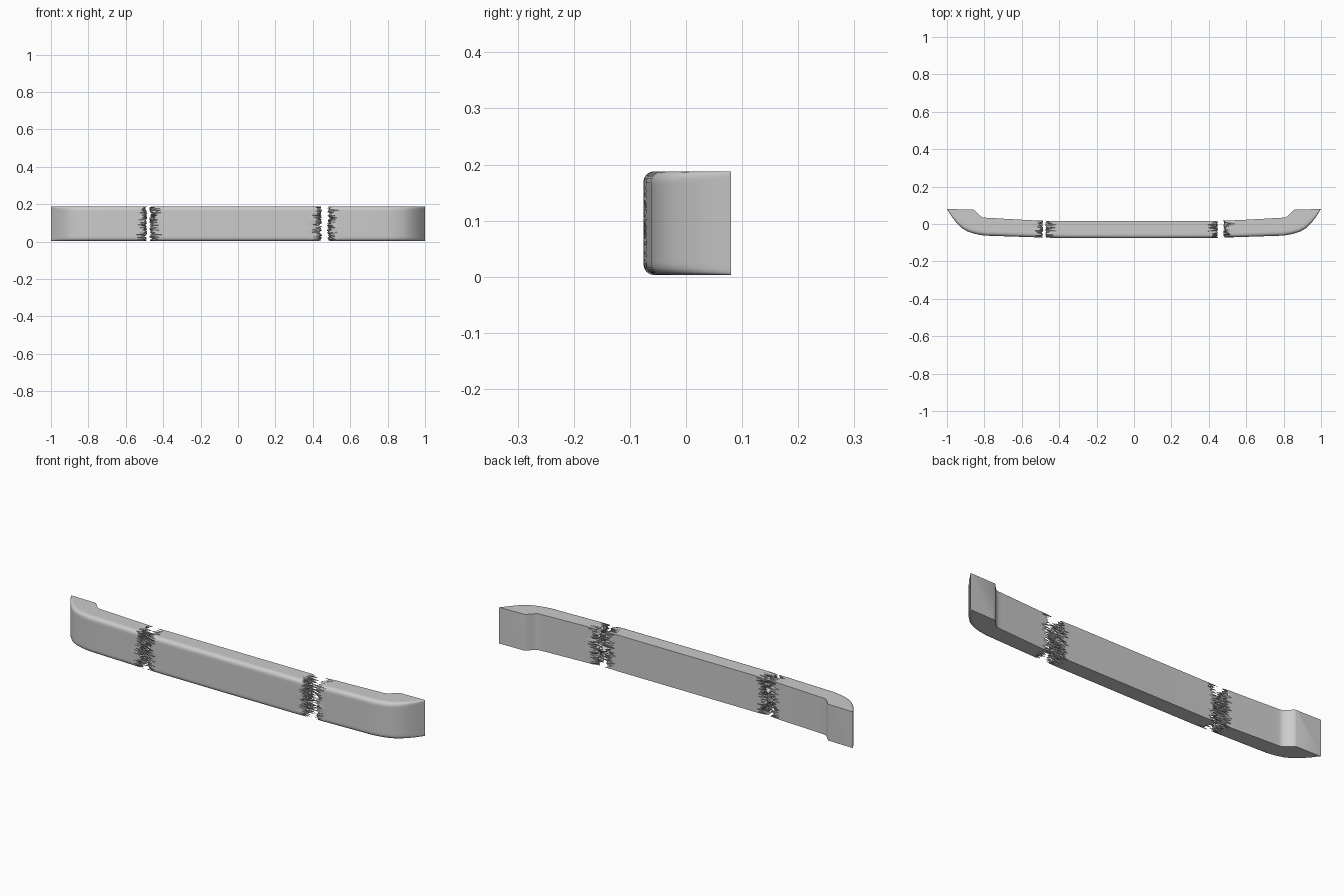
import bpy, bmesh, random

if "Cube" in bpy.data.objects:
    bpy.data.objects.remove(bpy.data.objects["Cube"])

random.seed(7)
Z0, Z1, R = 0.003, 0.188, 0.02
# grid lines of the cross-section: depth (0 front, 1 back) and height
TS = [0, .03, .07, .13, .2, .3, .4, .5, .6, .7, .8, .9, 1]
ZS = [0, .015, .04, .07, .11] + [.11 + .78 * k / 22 for k in range(1, 22)] + [.89, .93, .96, .985, 1]
NT, NZ = len(TS), len(ZS)
RING = ([(0, j) for j in range(NZ)] + [(i, NZ - 1) for i in range(1, NT)]
        + [(NT - 1, j) for j in range(NZ - 2, -1, -1)] + [(i, 0) for i in range(NT - 2, 0, -1)])


def lerp(table, x):
    x = abs(x)
    for (a, p), (b, q) in zip(table, table[1:]):
        if x <= b:
            return p + (q - p) * (x - a) / (b - a)
    return table[-1][1]


FRONT = [(0, -.076), (.4, -.075), (.5, -.072), (.8, -.062)]
BACK = [(0, .015), (.4, .015), (.55, .02), (.8, .034)]


def point(f, b, i, j, r=R):
    """Point of a section between front f and back b, front corners rounded."""
    depth = ((b[0] - f[0]) ** 2 + (b[1] - f[1]) ** 2) ** .5
    d, z = TS[i] * depth, Z0 + ZS[j] * (Z1 - Z0)
    zc = min(max(z, Z0 + r), Z1 - r)
    if d < r and zc != z:
        u, v = d - r, z - zc
        # square-to-round mapping of the corner
        k = max(abs(u), abs(v)) / max((u * u + v * v) ** .5, 1e-6)
        d, z = r + u * k, zc + v * k
    t = d / depth
    return (f[0] + (b[0] - f[0]) * t, f[1] + (b[1] - f[1]) * t, z)


def plain_ring(bm, f, b, r=R):
    return [bm.verts.new(point(f, b, i, j, r)) for i, j in RING]


def straight(x):
    return (x, lerp(FRONT, x)), (x, lerp(BACK, x))


def grid_faces(bm, g):
    for i in range(NT - 1):
        for j in range(NZ - 1):
            bm.faces.new((g[i, j], g[i + 1, j], g[i + 1, j + 1], g[i, j + 1]))


def torn_end(bm, valley, tip):
    """Splintered end: zigzag rim plus a crumpled cap."""
    g = {}
    for i in range(NT):
        for j in range(NZ):
            s = random.uniform(.55, 1) if (i + j) % 2 else random.uniform(0, .45)
            g[i, j] = bm.verts.new(point(*straight(valley + (tip - valley) * s), i, j))
    grid_faces(bm, g)
    return [g[k] for k in RING]


def bridge(bm, rings):
    n = len(RING)
    for a, b in zip(rings, rings[1:]):
        for k in range(n):
            bm.faces.new((a[k], a[(k + 1) % n], b[(k + 1) % n], b[k]))


def finish(bm, name):
    bmesh.ops.recalc_face_normals(bm, faces=bm.faces)
    me = bpy.data.meshes.new(name)
    bm.to_mesh(me)
    bm.free()
    ob = bpy.data.objects.new(name, me)
    bpy.context.collection.objects.link(ob)
    bpy.ops.object.select_all(action='DESELECT')
    ob.select_set(True)
    bpy.context.view_layer.objects.active = ob
    bpy.ops.object.shade_smooth_by_angle(angle=0.6)


# middle bar, torn at both ends
bm = bmesh.new()
rings = [torn_end(bm, -.405, -.475)]
rings += [plain_ring(bm, *straight(x)) for x in (-.385, -.2, 0, .2, .36)]
rings.append(torn_end(bm, .38, .45))
bridge(bm, rings)
finish(bm, "middle_bar")

# curved end pieces: front/back point pairs wrapping round to the rear pad
WRAP = [((.80, -.062), (.78, .033), R), ((.85, -.053), (.80, .034), R),
        ((.89, -.040), (.812, .036), R), ((.92, -.022), (.82, .041), .018),
        ((.95, .008), (.834, .054), .014), ((.975, .04), (.846, .067), .01),
        ((.99, .065), (.855, .075), .007), ((1.0, .08), (.86, .077), .004)]
for side, s, valley, tip in (("left", -1, .545, .485), ("right", 1, .545, .475)):
    bm = bmesh.new()
    rings = [torn_end(bm, s * valley, s * tip)]
    rings += [plain_ring(bm, *straight(s * x)) for x in (.565, .65, .72)]
    rings += [plain_ring(bm, (s * f[0], f[1]), (s * b[0], b[1]), r) for f, b, r in WRAP]
    bridge(bm, rings)
    bm.faces.new(rings[-1])
    finish(bm, side + "_end")
